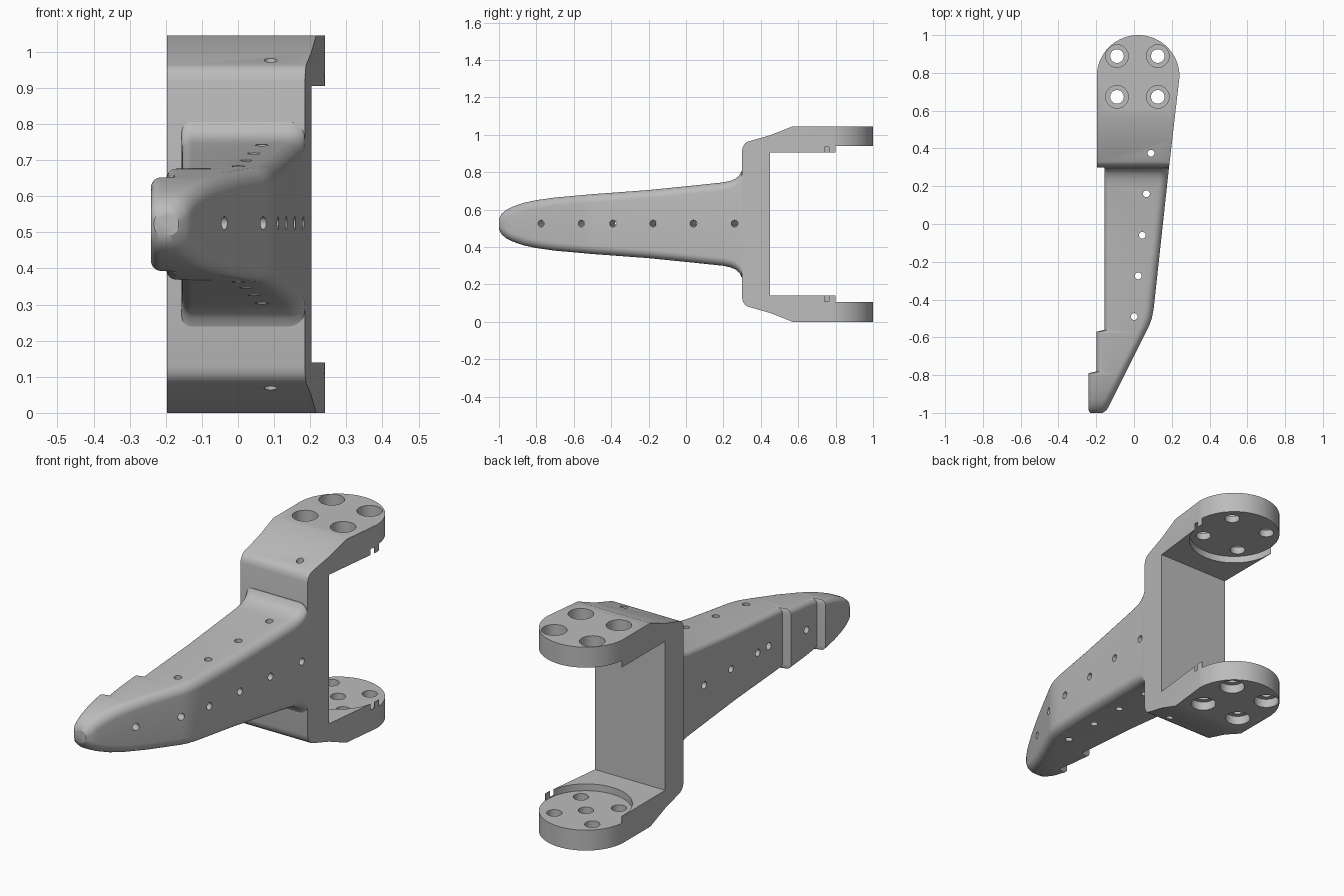
import bpy, bmesh, math
from mathutils import Vector, Matrix

if "Cube" in bpy.data.objects:
    bpy.data.objects.remove(bpy.data.objects["Cube"])

MID = 0.5225            # mirror height of the whole bracket
CX, CY = 0.022, 0.781   # centre of the round arm ends

grey = bpy.data.materials.new("plain_grey")
grey.use_nodes = True
grey.diffuse_color = (0.5, 0.5, 0.5, 1)
grey.node_tree.nodes["Principled BSDF"].inputs["Base Color"].default_value = grey.diffuse_color


def make(name, bm):
    bmesh.ops.recalc_face_normals(bm, faces=bm.faces)
    mesh = bpy.data.meshes.new(name)
    bm.to_mesh(mesh)
    bm.free()
    mesh.materials.append(grey)
    obj = bpy.data.objects.new(name, mesh)
    bpy.context.collection.objects.link(obj)
    return obj


def prism(name, points, move):
    """Extrude a closed outline of 3D points along a vector."""
    bm = bmesh.new()
    face = bm.faces.new([bm.verts.new(p) for p in points])
    new = bmesh.ops.extrude_face_region(bm, geom=[face])["geom"]
    bmesh.ops.translate(bm, vec=move, verts=[v for v in new if isinstance(v, bmesh.types.BMVert)])
    return make(name, bm)


def rods(name, items, sides=32):
    """Cylinders given as (start, end, radius), in one mesh."""
    bm = bmesh.new()
    for a, b, r in items:
        a, b = Vector(a), Vector(b)
        turn = (b - a).to_track_quat("Z", "Y").to_matrix().to_4x4()
        bmesh.ops.create_cone(bm, cap_ends=True, segments=sides, radius1=r, radius2=r,
                              depth=(b - a).length, matrix=Matrix.Translation((a + b) / 2) @ turn)
    return make(name, bm)


def combine(obj, tool, operation="DIFFERENCE"):
    tool.hide_render = True
    mod = obj.modifiers.new("cut", "BOOLEAN")
    mod.operation, mod.solver, mod.object = operation, "EXACT", tool
    bpy.context.view_layer.objects.active = obj
    bpy.ops.object.modifier_apply(modifier=mod.name)
    bpy.data.objects.remove(tool)


def lerp(table, y):
    for (y0, v0), (y1, v1) in zip(table, table[1:]):
        if y <= y1:
            return v0 + (v1 - v0) * (y - y0) / (y1 - y0)
    return table[-1][1]


# Yoke: C-shaped side profile limited by the rounded plan outline
half = [(0.45, 0.3825), (0.80, 0.3825), (0.80, 0.4175), (1.1, 0.4175), (1.1, MID),
        (0.57, MID), (0.45, 0.475), (0.33, 0.441), (0.316, 0.432), (0.305, 0.415), (0.30, 0.395)]
side = half + [(y, -z) for y, z in reversed(half)]
yoke = prism("yoke", [(-0.5, y, MID + z) for y, z in side], (1, 0, 0))
plan = [(-0.197, 0.2), (0.174, 0.2)]
plan += [(CX + 0.219 * math.cos(math.pi * i / 40), CY + 0.219 * math.sin(math.pi * i / 40))
         for i in range(41)]
combine(yoke, prism("plan", [(x, y, -0.5) for x, y in plan], (0, 0, 2)), "INTERSECT")

# Round seats and small notches on the inner faces of the arms
combine(yoke, rods("seats", [((CX, CY, MID - 0.4175), (CX, CY, MID + 0.4175), 0.216)], 96))
for s in (-1, 1):
    z0, z1 = MID + s * 0.37, MID + s * 0.413
    combine(yoke, prism("notch", [(0.2, 0.74, z0), (0.3, 0.74, z0), (0.3, 0.765, z0), (0.2, 0.765, z0)],
                        (0, 0, z1 - z0)))

# Screw holes with counterbores, and a blind centre hole in the lower arm
spots = [(CX - 0.004 + i * 0.108, CY + j * 0.108) for i in (-1, 1) for j in (-1, 1)]
combine(yoke, rods("holes", [((x, y, -0.1), (x, y, 1.2), 0.036) for x, y in spots]))
combine(yoke, rods("upper_bores", [((x, y, 0.975), (x, y, 1.2), 0.06) for x, y in spots]))
combine(yoke, rods("lower_bores", [((x, y, -0.1), (x, y, 0.045), 0.06) for x, y in spots]))
combine(yoke, rods("centre_hole", [((CX, CY, 0.06), (CX, CY, 0.2), 0.036)]))
combine(yoke, rods("pin_hole", [((0.09, 0.375, -0.1), (0.09, 0.375, 1.2), 0.018)], 20))

# Finger: rounded sections lofted along y, with two steps on its flat side
height = [(-1, 0.03), (-0.985, 0.056), (-0.96, 0.077), (-0.93, 0.092), (-0.87, 0.113), (-0.8, 0.128),
          (-0.7, 0.142), (-0.5, 0.16), (-0.2, 0.182), (0, 0.202), (0.2, 0.223), (0.24, 0.232),
          (0.265, 0.243), (0.285, 0.26), (0.296, 0.283), (0.33, 0.283)]
right = [(-1, -0.165), (-0.985, -0.145), (-0.96, -0.13), (-0.58, 0.06), (-0.54, 0.08),
         (-0.5, 0.094), (-0.45, 0.104), (0.296, 0.185), (0.33, 0.186)]
left = [(-1, -0.232), (-0.985, -0.241), (-0.79, -0.241), (-0.78, -0.198), (-0.57, -0.198),
        (-0.56, -0.156), (0.33, -0.156)]
stations = sorted({y for table in (height, right, left) for y, _ in table})

bm = bmesh.new()
rings = []
for y in stations:
    h, xr, xl = (lerp(t, y) for t in (height, right, left))
    ring = []
    for k, (sx, sz) in enumerate([(1, 1), (-1, 1), (-1, -1), (1, -1)]):
        r = min(0.045 if sx > 0 else 0.028, h * 0.8, (xr - xl) * 0.45)
        cx = xr - r if sx > 0 else xl + r
        for i in range(8):
            a = math.pi / 2 * (k + i / 7)
            ring.append(bm.verts.new((cx + r * math.cos(a), y, MID + sz * (h - r) + r * math.sin(a))))
    rings.append(ring)
for a, b in zip(rings, rings[1:]):
    for i in range(len(a)):
        j = (i + 1) % len(a)
        bm.faces.new((a[i], a[j], b[j], b[i]))
bm.faces.new(rings[0])
bm.faces.new(rings[-1])
finger = make("finger", bm)

# Pin holes: straight down, then square to the two slanted side faces
down = [(0.0225 + 0.1 * (y + 0.275), y) for y in (0.16, -0.06, -0.275, -0.49)]
combine(finger, rods("down_holes", [((x, y, 0), (x, y, 1), 0.018) for x, y in down], 20))
across = []
for ys, n in (((0.26, 0.04, -0.175, -0.39), (1, -0.11)), ((-0.56, -0.775), (0.9, -0.44))):
    for y in ys:
        p, d = Vector((lerp(right, y), y, MID + 0.003)), Vector((*n, 0)).normalized()
        across.append((p + d * 0.1, p - d * 0.42, 0.018))
for hole in across:
    combine(finger, rods("side_hole", [hole], 20))

# Smooth curved surfaces, keep hard edges
for obj in (yoke, finger):
    bpy.ops.object.select_all(action="DESELECT")
    obj.select_set(True)
    bpy.context.view_layer.objects.active = obj
    bpy.ops.object.shade_smooth_by_angle(angle=math.radians(30))
